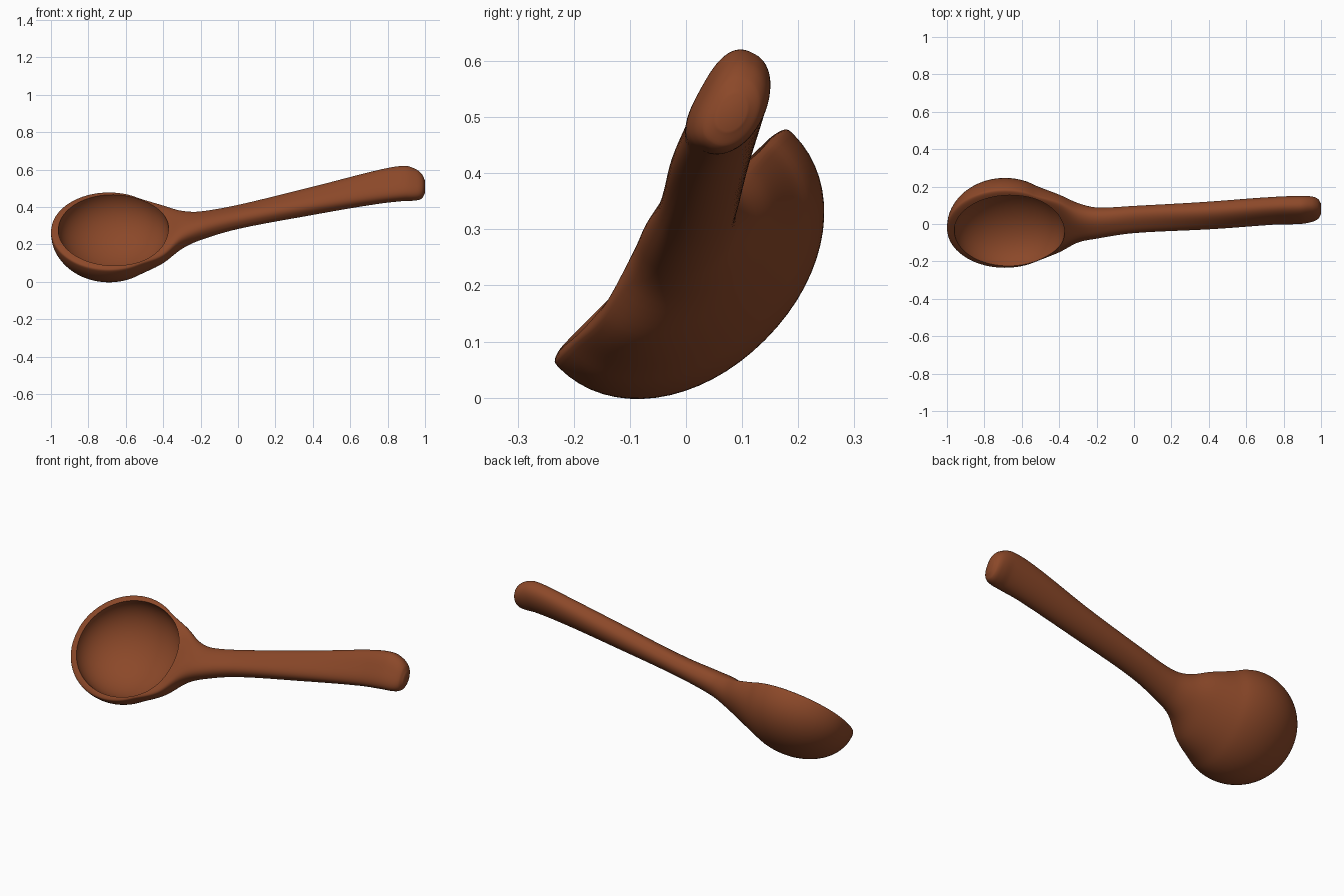
import bpy, bmesh, math
from mathutils import Vector, Matrix

cube = bpy.data.objects.get("Cube")
if cube:
    bpy.data.objects.remove(cube, do_unlink=True)

wood = bpy.data.materials.new("brown wood")
wood.use_nodes = True
colour = (0.26, 0.065, 0.022, 1)
wood.diffuse_color = colour
wood.node_tree.nodes["Principled BSDF"].inputs["Base Color"].default_value = colour

BOWL = Vector((-0.69, -0.018, 0.262))
TILT = 45
RING = 64


def make_object(name, bm):
    bmesh.ops.recalc_face_normals(bm, faces=bm.faces)
    mesh = bpy.data.meshes.new(name)
    bm.to_mesh(mesh)
    bm.free()
    mesh.materials.append(wood)
    obj = bpy.data.objects.new(name, mesh)
    bpy.context.collection.objects.link(obj)
    return obj


def power(value, exponent):
    return math.copysign(abs(value) ** exponent, value)


# Stations: x, centre y, centre z, half width, depth below, height above, tilt, top squareness
stations = []
for i in range(13):
    angle = math.radians(3 + i * 10)
    r = math.sin(angle)
    stations.append((BOWL.x - 0.31 * math.cos(angle), BOWL.y, BOWL.z,
                     0.295 * r, 0.225 * r, 0.03 * r ** 0.4, TILT, 4))
stations += [
    (-0.40, -0.008, 0.265, 0.190, 0.132, 0.035, 45, 3.5),
    (-0.30, 0.003, 0.283, 0.118, 0.095, 0.060, 42, 2.6),
    (-0.20, 0.005, 0.302, 0.088, 0.072, 0.060, 35, 2.4),
    (0.00, 0.025, 0.347, 0.076, 0.058, 0.053, 32, 2.5),
    (0.40, 0.047, 0.432, 0.082, 0.062, 0.056, 47, 2.7),
    (0.75, 0.072, 0.506, 0.096, 0.062, 0.055, 59, 2.8),
    (0.89, 0.076, 0.525, 0.099, 0.064, 0.056, 61, 2.8),
    (0.95, 0.079, 0.518, 0.088, 0.060, 0.052, 61, 2.7),
    (0.985, 0.080, 0.510, 0.066, 0.048, 0.042, 61, 2.5),
    (1.00, 0.080, 0.508, 0.034, 0.026, 0.022, 61, 2.2),
]


def spline(a, b, c, d, t):
    # Smooth curve through b and c, allowing for uneven spacing in x
    h = c[0] - b[0]
    out = []
    for k in range(len(b)):
        m0 = (c[k] - a[k]) / (c[0] - a[0]) * h
        m1 = (d[k] - b[k]) / (d[0] - b[0]) * h
        out.append((2*t**3 - 3*t*t + 1) * b[k] + (t**3 - 2*t*t + t) * m0
                   + (3*t*t - 2*t**3) * c[k] + (t**3 - t*t) * m1)
    return out


# Outer body: one loft through bowl, neck and handle
rows = []
last = len(stations) - 1
for i in range(last):
    steps = 3 if i < 12 else 6
    for j in range(steps):
        rows.append(spline(stations[max(i - 1, 0)], stations[i], stations[i + 1],
                           stations[min(i + 2, last)], j / steps))
rows.append(stations[last])

bm = bmesh.new()
rings = []
for x, y, z, half, down, up, tilt, square in rows:
    across = Vector((0, math.cos(math.radians(tilt)), math.sin(math.radians(tilt))))
    normal = Vector((0, -across.z, across.y))
    ring = []
    for k in range(RING):
        t = 2 * math.pi * k / RING
        top = math.sin(t) > 0
        e = 2 / square if top else 2 / 2.05
        p = half * power(math.cos(t), e)
        q = (up if top else down) * power(math.sin(t), e)
        ring.append(bm.verts.new(Vector((x, y, z)) + across * p + normal * q))
    rings.append(ring)
for a, b in zip(rings, rings[1:]):
    for k in range(RING):
        n = (k + 1) % RING
        bm.faces.new((a[k], a[n], b[n], b[k]))
bm.faces.new(rings[0])
bm.faces.new(rings[-1])
spoon = make_object("spoon", bm)

# Hollow of the bowl: a squashed sphere cut from the tilted rim
bm = bmesh.new()
bmesh.ops.create_uvsphere(bm, u_segments=72, v_segments=36, radius=1)
turn = Matrix.Rotation(math.radians(TILT), 4, 'X')
centre = BOWL + turn @ Vector((0.024, -0.002, 0.027))
bm.transform(Matrix.Translation(centre) @ turn @ Matrix.Diagonal((0.295, 0.268, 0.205, 1)))
hollow = make_object("bowl_hollow_cutter", bm)
hollow.hide_render = True

cut = spoon.modifiers.new("hollow", 'BOOLEAN')
cut.operation = 'DIFFERENCE'
cut.solver = 'EXACT'
cut.object = hollow
bpy.ops.object.select_all(action='DESELECT')
bpy.context.view_layer.objects.active = spoon
spoon.select_set(True)
bpy.ops.object.modifier_apply(modifier=cut.name)
bpy.data.objects.remove(hollow, do_unlink=True)
bpy.ops.object.shade_smooth_by_angle(angle=math.radians(40))
